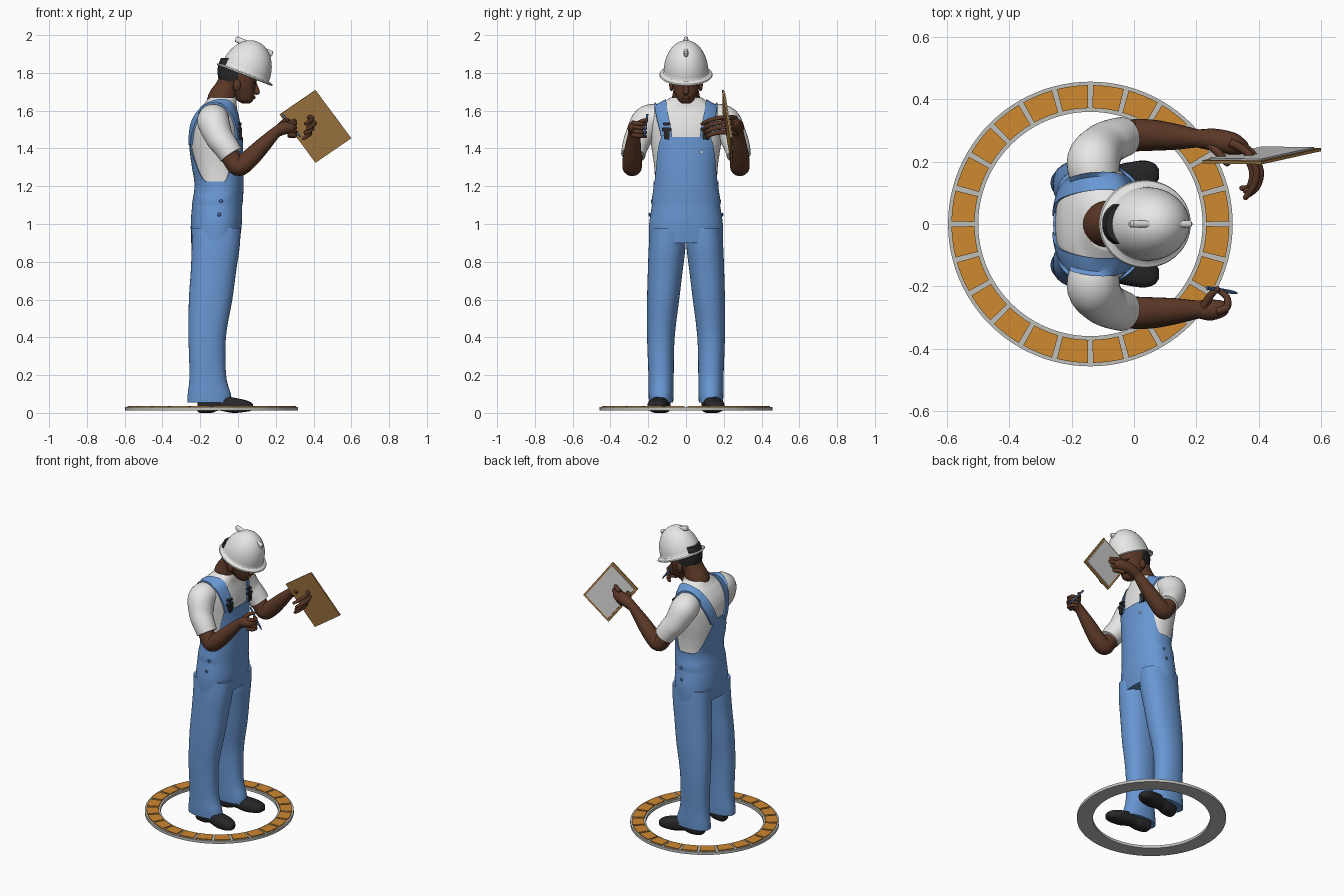
import bpy, bmesh
from math import sin, cos, pi, radians, copysign
from mathutils import Vector as V, Matrix
from mathutils.bvhtree import BVHTree

cube = bpy.data.objects.get("Cube")
if cube:
    bpy.data.objects.remove(cube)


def material(name, *rgb):
    m = bpy.data.materials.new(name)
    m.use_nodes = True
    m.diffuse_color = (*rgb, 1)
    m.node_tree.nodes["Principled BSDF"].inputs["Base Color"].default_value = (*rgb, 1)
    return m


DENIM = material("denim blue", .14, .31, .65)
SKIN = material("dark skin", .105, .04, .02)
WHITE = material("white", .82, .82, .81)
BLACK = material("black", .02, .02, .022)
ORANGE = material("orange", .62, .25, .03)
WOOD = material("wood brown", .36, .19, .055)
GREY = material("grey", .52, .52, .5)
PAPER = material("paper", .62, .62, .62)
PEN = material("pen blue", .06, .13, .3)


def spline(keys, n=5):
    """Catmull-Rom interpolation of rows of numbers."""
    out = []
    for i in range(len(keys) - 1):
        ks = [keys[max(i - 1, 0)], keys[i], keys[i + 1], keys[min(i + 2, len(keys) - 1)]]
        for t in (k / n for k in range(n)):
            out.append([b + .5 * ((c - a) * t + (2*a - 5*b + 4*c - d) * t*t + (3*b - a - 3*c + d) * t**3)
                        for a, b, c, d in zip(*ks)])
    return out + [list(keys[-1])]


def oval(c, u, v, n=48, p=2.0):
    """Superellipse ring about c with half axes u and v."""
    ring = []
    for i in range(n):
        a = 2 * pi * i / n
        ca, sa = cos(a), sin(a)
        ring.append(V(c) + V(u) * copysign(abs(ca) ** (2 / p), ca) + V(v) * copysign(abs(sa) ** (2 / p), sa))
    return ring


def part(name, lofts, *mats, cap=True, angle=40, rule=None):
    """One object skinned from one or more stacks of rings."""
    bm = bmesh.new()
    for rows in lofts:
        grid = [[bm.verts.new(p) for p in r] for r in rows]
        for a, b in zip(grid, grid[1:]):
            for j in range(len(a)):
                k = (j + 1) % len(a)
                bm.faces.new((a[j], a[k], b[k], b[j]))
        if cap:
            bm.faces.new(grid[0])
            bm.faces.new(grid[-1])
    bmesh.ops.remove_doubles(bm, verts=bm.verts, dist=1e-5)
    bmesh.ops.recalc_face_normals(bm, faces=bm.faces)
    if rule:
        for f in bm.faces:
            f.material_index = rule(f.calc_center_median())
    me = bpy.data.meshes.new(name)
    bm.to_mesh(me)
    bm.free()
    for m in mats:
        me.materials.append(m)
    ob = bpy.data.objects.new(name, me)
    bpy.context.collection.objects.link(ob)
    bpy.ops.object.select_all(action='DESELECT')
    ob.select_set(True)
    bpy.context.view_layer.objects.active = ob
    bpy.ops.object.shade_smooth_by_angle(angle=radians(angle))
    return ob


def tube(keys, n=16, steps=5, tip=True):
    """Rings of varying radius along a smooth path of (x, y, z, r)."""
    pts = spline(keys, steps)
    if tip:
        a, b = V(pts[-2][:3]), V(pts[-1][:3])
        r = pts[-1][3]
        d = (b - a).normalized()
        pts += [[*(b + d * r * .5), r * .8], [*(b + d * r * .8), r * .45]]
    P = [V(p[:3]) for p in pts]
    T = [(P[min(i + 1, len(P) - 1)] - P[max(i - 1, 0)]).normalized() for i in range(len(P))]
    q = T[0].to_track_quat('Z', 'Y')
    rows = []
    for i, p in enumerate(P):
        if i:
            q = T[i - 1].rotation_difference(T[i]) @ q
        r = pts[i][3]
        rows.append(oval(p, q @ V((r, 0, 0)), q @ V((0, r, 0)), n))
    return rows


def ball(name, loc, size, mat):
    return part(name, [[oval(V(loc) + V((0, 0, -cos(a) * size[2])), (sin(a) * size[0], 0, 0),
                             (0, sin(a) * size[1], 0), 16)
                        for a in (pi * (i + .2) / 10.4 for i in range(11))]], mat)


def slab(name, c, u, v, n, mat):
    return part(name, [[[c + u*i + v*j + n*k for i, j in ((-1, -1), (1, -1), (1, 1), (-1, 1))]
                        for k in (-1, 1)]], mat, angle=20)


def lathe(name, profile, mat, m, seg=64, angle=40):
    rows = [[m @ p for p in oval((0, 0, z), (r, 0, 0), (0, r, 0), seg)] for r, z in profile]
    return part(name, [rows], mat, cap=False, angle=angle)


# floor ring with orange tiles
base = Matrix.Translation((-.14, 0, 0))
lathe("ring_base", [(.36, .012), (.457, .012), (.457, .03), (.36, .03), (.36, .012)], GREY, base, 96, 30)
tiles = []
for i in range(24):
    rows = []
    for k in range(5):
        a = 2 * pi * (i + .07 + .86 * k / 4) / 24
        rows.append([V((-.14 + r * cos(a), r * sin(a), z))
                     for r, z in ((.372, .028), (.446, .028), (.446, .036), (.372, .036))])
    tiles.append(rows)
part("ring_tiles", tiles, ORANGE, angle=30)

# torso: height, centre x, half depth, half width
body = spline([(.9, -.12, .128, .195), (1, -.115, .135, .195), (1.1, -.11, .132, .18), (1.2, -.1, .123, .165),
               (1.3, -.107, .13, .168), (1.4, -.115, .135, .182), (1.5, -.118, .134, .195),
               (1.56, -.115, .122, .195), (1.61, -.105, .1, .172), (1.64, -.092, .085, .125), (1.67, -.08, .072, .083)], 6)
torso = part("torso", [[oval((c, 0, z), (rx, 0, 0), (0, ry, 0), 64, 2.25) for z, c, rx, ry in body]],
             WHITE, DENIM, rule=lambda p: int(p.z < 1.2))

# trouser legs, shoes, sleeves and arms on both sides
sleeves = []
for s, side in ((1, "left"), (-1, "right")):
    leg = spline([(.055, -.15, .118, .132, .064), (.1, -.152, .114, .132, .066), (.2, -.16, .097, .132, .067),
                  (.4, -.163, .099, .133, .073), (.6, -.145, .115, .121, .085), (.75, -.13, .12, .11, .092),
                  (.88, -.118, .127, .1, .097), (.98, -.116, .13, .098, .09)])
    part(side + "_trouser_leg", [[oval((c, s * y, z), (rx, 0, 0), (0, ry, 0), 40, 2.2) for z, c, rx, y, ry in leg]], DENIM)
    shoe = spline([(-.215, .025, .01, .06), (-.2, .04, 0, .08), (-.14, .045, 0, .09), (-.1, .044, .012, .09),
                   (-.03, .05, 0, .082), (.03, .05, .004, .07), (.065, .036, .01, .058), (.08, .015, .02, .045)], 4)
    part(side + "_shoe", [[oval((x, s * (.13 + (x + .14) * .14), (lo + hi) / 2), (0, w, 0), (0, 0, (hi - lo) / 2), 24, 2.8)
                           for x, w, lo, hi in shoe]], BLACK)
    sleeves.append(part(side + "_sleeve", [tube([(-.125, s * .15, 1.555, .08), (-.13, s * .205, 1.54, .085),
                   (-.1, s * .25, 1.46, .074), (-.065, s * .27, 1.41, .068), (-.035, s * .28, 1.365, .064)], 32, tip=False)], WHITE))
    part(side + "_arm", [tube([(-.08, s * .27, 1.43, .05), (-.03, s * .282, 1.34, .05), (.005, s * .285, 1.305, .052),
                               (.06, s * .285, 1.345, .05), (.13, s * .28, 1.415, .042), (.2, s * .275, 1.485, .03),
                               (.235, s * .272, 1.505, .03)], 24)], SKIN)


def tree(*obs):
    verts, polys = [], []
    for o in obs:
        polys += [[i + len(verts) for i in p.vertices] for p in o.data.polygons]
        verts += [v.co for v in o.data.vertices]
    return BVHTree.FromPolygons(verts, polys)


def wrap(bvh, centre, d, off):
    """Point on the clothing surface seen from outside along direction d."""
    hit = bvh.ray_cast(centre + d * .7, -d)[0]
    return (hit or centre + d * .05) + d * off


shirt = tree(torso)
full = tree(torso, *sleeves)


# bib and back panel of the overalls
def ease(t):
    t = min(max(t, 0), 1)
    return t * t * (3 - 2 * t)


def bib_top(deg):
    return 1.46 - .235 * ease((deg - 48) / 27) + .22 * ease((deg - 108) / 62)


rows = []
for k in range(17):
    row = []
    for j in range(120):
        deg = j * 3 if j <= 60 else j * 3 - 360
        a = radians(deg)
        z = 1.1 + (bib_top(abs(deg)) - 1.1) * min(k, 15) / 15
        row.append(wrap(shirt, V((-.115, 0, z)), V((cos(a), sin(a), 0)), (.002 + .005 * min(k, 4) / 4) if k < 16 else -.004))
    rows.append(row)
part("overalls_bib", [rows], DENIM, cap=False)

# shoulder straps, buckles and buttons
straps, buckles = [], []
path = spline([(8, .1), (35, .112), (65, .132), (90, .138), (125, .115), (155, .085), (185, .055)])
for s in (1, -1):
    rows = []
    for deg, y in path:
        d = V((cos(radians(deg)), 0, sin(radians(deg))))
        ys = [y + w * .029 for w in (-1, -.5, 0, .5, 1)]
        rows.append([wrap(full, V((-.12, s * q, 1.43)), d, o) for o, qs in ((.011, ys), (-.008, ys[::-1])) for q in qs])
    straps.append(rows)
    for z, w, h in ((1.5, .026, .012), (1.47, .016, .022), (1.53, .02, .008)):
        c = wrap(shirt, V((-.115, s * .102, z)), V((1, 0, 0)), .012)
        buckles.append([oval(c + V((o, 0, 0)), (0, w, 0), (0, 0, h), 16, 4) for o in (-.012, .008)])
    for z, x in ((1.12, -.09), (1.05, -.1)):
        ball("side_button", wrap(shirt, V((x, 0, z)), V((0, s, 0)), .005), (.01, .005, .01), PEN)
part("overalls_straps", straps, DENIM)
part("strap_buckles", buckles, BLACK)
ball("bib_button", wrap(shirt, V((-.115, .08, 1.38)), V((1, 0, 0)), .008), (.004, .008, .008), WHITE)

# neck, head with hair, and face
part("neck", [tube([(-.09, 0, 1.6, .08), (-.085, 0, 1.66, .076), (-.055, 0, 1.72, .066), (-.02, 0, 1.79, .068)], 32)], SKIN)
skull = spline([(1.637, .025, .062, .02), (1.655, -.005, .08, .042), (1.69, -.035, .088, .058), (1.72, -.07, .09, .069),
                (1.76, -.1, .1, .076), (1.8, -.108, .108, .079), (1.84, -.105, .1, .078), (1.88, -.09, .08, .07)], 6)
part("head", [[oval(((b + f) / 2, 0, z), ((f - b) / 2, 0, 0), (0, w, 0), 48, 2.2) for z, b, f, w in skull]],
     SKIN, BLACK, rule=lambda p: int(p.z > 1.755 and p.x < .005))
part("nose", [tube([(.088, 0, 1.745, .01), (.098, 0, 1.715, .013), (.1, 0, 1.697, .016)])], SKIN)
part("lips", [tube([(.078, -.022, 1.668, .005), (.086, 0, 1.67, .008), (.078, .022, 1.668, .005)])], SKIN)
for s in (1, -1):
    ball("ear", (-.005, s * .077, 1.735), (.02, .012, .032), SKIN)
    part("eyebrow", [tube([(.094, s * .014, 1.746, .005), (.084, s * .05, 1.748, .004)], 8)], BLACK)

# hard hat with ridge
hat = Matrix.Translation((.04, 0, 1.803)) @ Matrix.Rotation(radians(21), 4, 'Y') @ Matrix.Diagonal((1.12, 1, 1, 1))
dome = [(.118 * cos(a) + .0005, .174 * sin(a)) for a in (pi / 2 * i / 14 for i in range(15))]
inner = [(r * .93, z * .93 - .004) for r, z in dome]
lathe("hard_hat", dome[::-1] + [(.12, -.002), (.138, -.008), (.141, -.014), (.136, -.018), (.115, -.012)] + inner, WHITE, hat)
ridge = [V((-.008, 0, 1.978)), V((.178, 0, 1.9))]
side = V((0, .012, 0))
up = (ridge[1] - ridge[0]).cross(side).normalized() * -.016
d = (ridge[1] - ridge[0]).normalized() * .006
if up.z < 0:
    up = -up
part("hat_ridge", [[oval(p + d * o, side * k, up * k, 20, 2.6)
                    for p, o, k in ((ridge[0], -1, .6), (ridge[0], 0, 1), (ridge[1], 0, 1), (ridge[1], 1, .6))]], WHITE)

# clipboard with paper
u, v = V((.19, .042, -.255)) / 2, V((.19, -.003, .13)) / 2
n = u.cross(v).normalized()
if n.y < 0:
    n = -n
c = V((.41, .219, 1.517))
slab("clipboard", c, u, v, n * .005, WOOD)
slab("paper_sheet", c + n * .007, u * .9, v * .88, n * .003, PAPER)

# hands: the left curls around the board, the right holds the pen
part("left_palm", [tube([(.21, .274, 1.492, .03), (.26, .27, 1.515, .036), (.315, .258, 1.525, .036), (.345, .248, 1.525, .026)])], SKIN)
fingers = []
for i in range(4):
    z, x = 1.565 - .026 * i, -.012 * abs(i - 1)
    fingers.append(tube([(.32 + x, .262, z - .005, .014), (.375 + x, .23, z, .013), (.405 + x, .17, z - .004, .012),
                         (.395 + x, .12, z - .018, .011), (.37 + x, .085 + .01 * i, z - .035, .009)], 10, 4))
fingers.append(tube([(.235, .265, 1.515, .016), (.265, .235, 1.54, .014), (.3, .195, 1.545, .011)], 10, 4))
part("left_fingers", fingers, SKIN)
part("right_palm", [tube([(.21, -.274, 1.492, .029), (.245, -.276, 1.508, .034), (.28, -.272, 1.51, .028)])], SKIN)
fingers = []
for i in range(4):
    z = 1.535 - .021 * i
    fingers.append(tube([(.265, -.28, z, .013), (.298, -.268, z - .002, .012), (.298, -.235, z - .006, .011),
                         (.272, -.214, z - .008, .009)], 10, 4))
fingers.append(tube([(.225, -.265, 1.525, .015), (.245, -.23, 1.545, .012), (.268, -.208, 1.55, .009)], 10, 4))
part("right_fingers", fingers, SKIN)
part("pen", [tube([(.235, -.205, 1.58, .006), (.31, -.218, 1.487, .006), (.33, -.222, 1.462, .003)], 10)], PEN)
